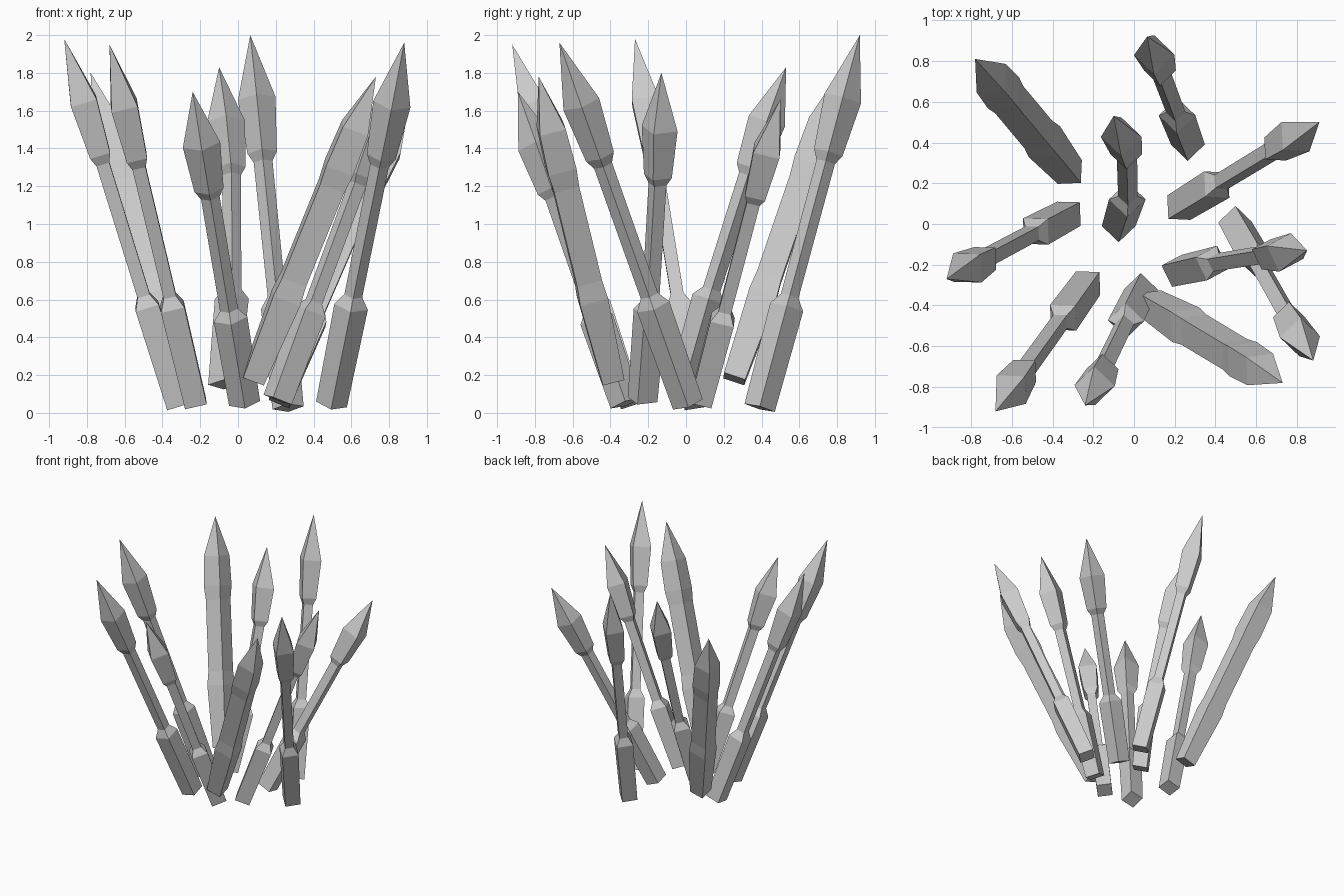
import bpy, bmesh, math
from mathutils import Vector

if "Cube" in bpy.data.objects:
    bpy.data.objects.remove(bpy.data.objects["Cube"])

# profiles: (fraction along the axis, corner radius)
SLIM = [(0, .083), (.27, .09), (.30, .048), (.66, .05), (.685, .078), (.83, .1)]
BROAD = [(0, .083), (.27, .108), (.33, .096), (.64, .096), (.70, .108), (.83, .1)]


def spike(name, base, tip, corner_deg, profile=SLIM, bow=(0, 0, 0)):
    """Four-sided shard from base to tip; bow shifts the shaft sideways."""
    base, tip, bow = Vector(base), Vector(tip), Vector(bow)
    rot = Vector((0, 0, 1)).rotation_difference(tip - base)
    bm = bmesh.new()
    rings = []
    for t, r in profile:
        centre = base.lerp(tip, t) + bow * math.sin(math.pi * t)
        ring = []
        for k in range(4):
            a = math.radians(corner_deg + 90 * k)
            ring.append(bm.verts.new(centre + rot @ Vector((r * math.cos(a), r * math.sin(a), 0))))
        rings.append(ring)
    for lo, hi in zip(rings, rings[1:]):
        for k in range(4):
            n = (k + 1) % 4
            bm.faces.new((lo[k], lo[n], hi[n], hi[k]))
    point = bm.verts.new(tip)
    for k in range(4):
        bm.faces.new((rings[-1][k], rings[-1][(k + 1) % 4], point))
    bm.faces.new(rings[0][::-1])
    bmesh.ops.recalc_face_normals(bm, faces=bm.faces)
    me = bpy.data.meshes.new(name)
    bm.to_mesh(me)
    bm.free()
    bpy.context.collection.objects.link(bpy.data.objects.new(name, me))


# slim spikes
spike("back_spike", (.265, .39, .027), (.065, .92, 2.0), 90)
spike("centre_spike", (-.075, -.01, .15), (-.10, .53, 1.83), 90, bow=(.065, -.02, 0))
spike("right_back_spike", (.22, .08, .06), (.91, .50, 1.66), 45)
spike("right_spike", (.21, -.23, .07), (.85, -.13, 1.80), 72, bow=(0, .015, 0))
spike("left_spike", (-.32, .05, .04), (-.92, -.27, 1.98), 45)
spike("left_front_spike", (-.225, -.29, .05), (-.68, -.92, 1.95), 45)
spike("front_spike", (.035, -.32, .05), (-.24, -.89, 1.70), 90)
spike("right_front_spike", (.495, .01, .045), (.88, -.67, 1.96), 90)

# broad shards
spike("back_left_shard", (-.315, .255, .18), (-.78, .81, 1.80), 45, BROAD)
spike("front_right_shard", (.08, -.39, .18), (.73, -.78, 1.78), 50, BROAD)
